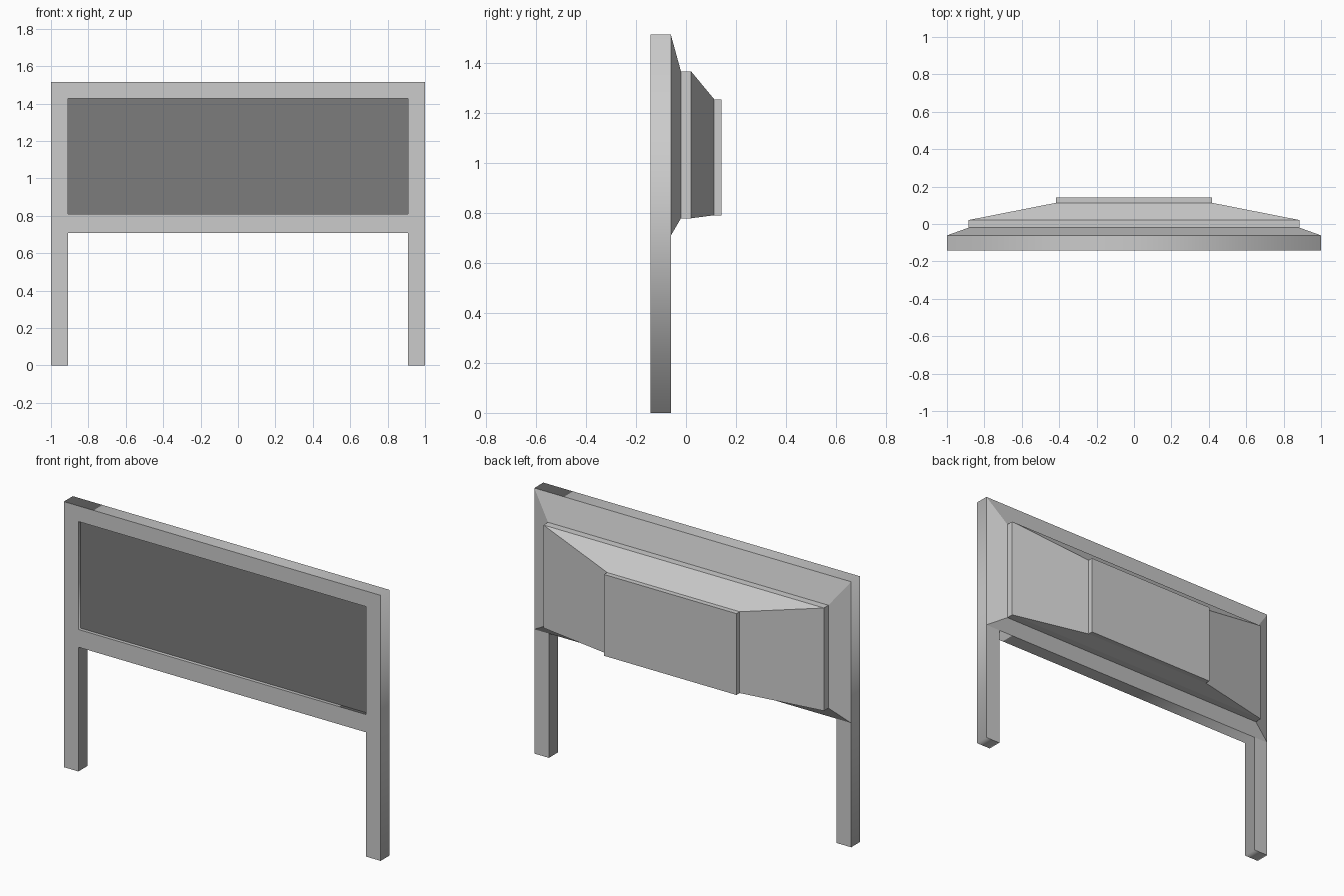
import bpy, bmesh, math

if "Cube" in bpy.data.objects:
    bpy.data.objects.remove(bpy.data.objects["Cube"])

W, H, RAIL = 1.0, 1.515, 0.709          # half width, height, underside of bottom rail
IX, IZ0, IZ1 = 0.908, 0.81, 1.426       # screen opening
FRONT, BACK = -0.142, -0.061            # frame depth range


def mesh_object(name, bm):
    bmesh.ops.recalc_face_normals(bm, faces=bm.faces)
    me = bpy.data.meshes.new(name)
    bm.to_mesh(me)
    bm.free()
    ob = bpy.data.objects.new(name, me)
    bpy.context.collection.objects.link(ob)
    return ob


def loft(name, rings):
    """Join rectangles (half width, z low, z high, y), capping both ends."""
    bm = bmesh.new()
    loops = [[bm.verts.new(p) for p in
              ((-w, y, a), (w, y, a), (w, y, b), (-w, y, b))]
             for w, a, b, y in rings]
    for p, q in zip(loops, loops[1:]):
        for i in range(4):
            j = (i + 1) % 4
            bm.faces.new((p[i], p[j], q[j], q[i]))
    bm.faces.new(loops[0])
    bm.faces.new(loops[-1])
    return mesh_object(name, bm)


# Frame with two legs: filled outline with a rectangular opening
outline = [(-W, 0), (-IX, 0), (-IX, RAIL), (IX, RAIL),
           (IX, 0), (W, 0), (W, H), (-W, H)]
opening = [(-IX, IZ0), (IX, IZ0), (IX, IZ1), (-IX, IZ1)]
cu = bpy.data.curves.new("frame_and_legs", 'CURVE')
cu.dimensions = '2D'
cu.fill_mode = 'BOTH'
cu.extrude = (BACK - FRONT) / 2
for pts in (outline, opening):
    sp = cu.splines.new('POLY')
    sp.points.add(len(pts) - 1)
    for p, (x, z) in zip(sp.points, pts):
        p.co = (x, z, 0, 1)
    sp.use_cyclic_u = True
frame = bpy.data.objects.new("frame_and_legs", cu)
frame.location.y = (FRONT + BACK) / 2
frame.rotation_euler.x = math.pi / 2
bpy.context.collection.objects.link(frame)
bpy.context.view_layer.objects.active = frame
frame.select_set(True)
bpy.ops.object.convert(target='MESH')

# Dark screen, slightly recessed in the opening
screen = loft("screen", [(IX, IZ0, IZ1, FRONT + 0.02), (IX, IZ0, IZ1, BACK)])
dark = bpy.data.materials.new("dark_screen")
dark.diffuse_color = (0.2, 0.2, 0.2, 1)
dark.use_nodes = True
dark.node_tree.nodes["Principled BSDF"].inputs["Base Color"].default_value = dark.diffuse_color
screen.data.materials.append(dark)

# Stepped rear housing
loft("rear_housing", [
    (W, RAIL, H, BACK),
    (0.885, 0.779, 1.366, -0.02),
    (0.885, 0.779, 1.366, 0.021),
    (0.418, 0.791, 1.255, 0.113),
    (0.418, 0.791, 1.255, 0.142),
])
